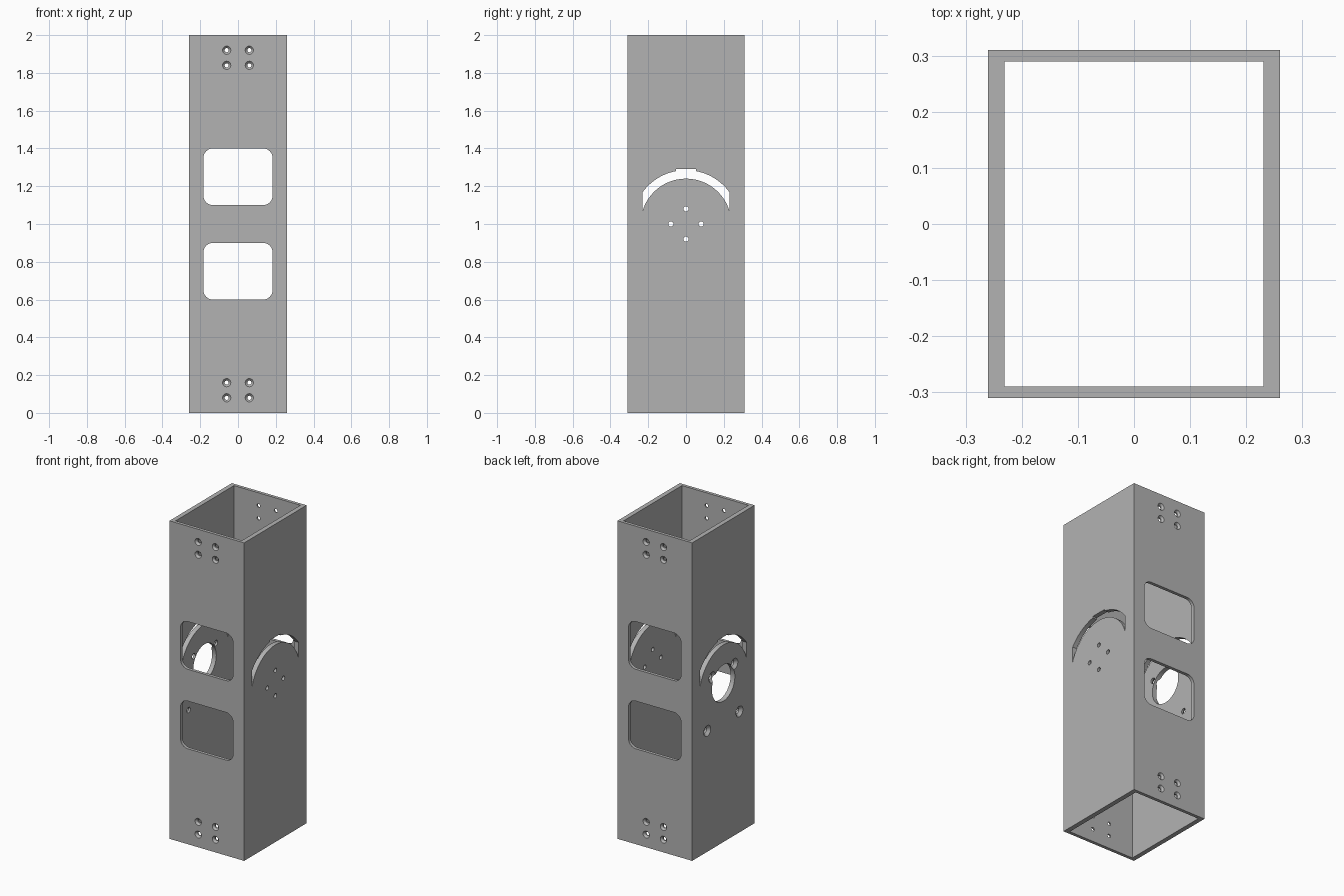
import bpy, bmesh, math
from mathutils import Vector

if "Cube" in bpy.data.objects:
    bpy.data.objects.remove(bpy.data.objects["Cube"])

W, D, H = 0.26, 0.31, 2.0          # half width, half depth, height
IW, ID = 0.231, 0.29               # inner half width and half depth

grey = bpy.data.materials.new("grey metal")
grey.diffuse_color = (0.45, 0.45, 0.45, 1)
grey.use_nodes = True
grey.node_tree.nodes["Principled BSDF"].inputs["Base Color"].default_value = grey.diffuse_color


# Places (u, height, depth into the wall) on each wall of the tube
WALLS = {
    "front": lambda u, v, d: Vector((u, -D + d, v)),
    "back": lambda u, v, d: Vector((u, D - d, v)),
    "right": lambda u, v, d: Vector((W - d, u, v)),
    "left": lambda u, v, d: Vector((-W + d, u, v)),
}


def loft(name, wall, sections):
    """Closed solid from equal-sized outlines stacked by depth."""
    bm = bmesh.new()
    place = WALLS[wall]
    rings = [[bm.verts.new(place(u, v, d)) for u, v in pts] for d, pts in sections]
    n = len(rings[0])
    for a, b in zip(rings, rings[1:]):
        for i in range(n):
            j = (i + 1) % n
            bm.faces.new((a[i], a[j], b[j], b[i]))
    bm.faces.new(rings[0])
    bm.faces.new(rings[-1])
    bmesh.ops.recalc_face_normals(bm, faces=bm.faces)
    me = bpy.data.meshes.new(name)
    bm.to_mesh(me)
    bm.free()
    ob = bpy.data.objects.new(name, me)
    bpy.context.collection.objects.link(ob)
    ob.hide_render = True
    return ob


def arc(u, v, r, a0, a1, n):
    return [(u + r * math.cos(math.radians(a0 + (a1 - a0) * i / n)),
             v + r * math.sin(math.radians(a0 + (a1 - a0) * i / n))) for i in range(n + 1)]


def circle(u, v, r, n=24):
    return arc(u, v, r, 0, 360, n)[:-1]


def countersunk(wall, u, v, r, big, depth):
    return loft("screw_hole_cutter", wall, [
        (-0.02, circle(u, v, big)), (0, circle(u, v, big)),
        (depth, circle(u, v, r)), (0.08, circle(u, v, r))])


# Square tube body, open at both ends
bm = bmesh.new()
loops = []
for x, y in ((W, D), (IW, ID)):
    for z in (0, H):
        loops.append([bm.verts.new((sx * x, sy * y, z))
                      for sx, sy in ((-1, -1), (1, -1), (1, 1), (-1, 1))])
ob_, ot, ib, it = loops
for a, b in ((ob_, ot), (ot, it), (it, ib), (ib, ob_)):
    for i in range(4):
        j = (i + 1) % 4
        bm.faces.new((a[i], a[j], b[j], b[i]))
bmesh.ops.recalc_face_normals(bm, faces=bm.faces)
mesh = bpy.data.meshes.new("tube_body")
bm.to_mesh(mesh)
bm.free()
mesh.materials.append(grey)
body = bpy.data.objects.new("tube_body", mesh)
bpy.context.collection.objects.link(body)

cutters = []

# Rounded windows through front and back walls
for z in (0.75, 1.25):
    hw, hh, r = 0.183, 0.15, 0.05
    pts = []
    for k, (sx, sz) in enumerate(((1, 1), (-1, 1), (-1, -1), (1, -1))):
        pts += arc(sx * (hw - r), z + sz * (hh - r), r, 90 * k, 90 * k + 90, 8)
    cutters.append(loft("window_cutter", "front", [(-0.1, pts), (2 * D + 0.1, pts)]))

# Countersunk end screw holes, front and back
for wall in ("front", "back"):
    for z in (0.08, 0.16, 1.84, 1.92):
        for x in (-0.06, 0.06):
            cutters.append(countersunk(wall, x, z, 0.011, 0.022, 0.012))

# Curved slot with a raised notch, through both side walls
R_IN, R_OUT, SIDE, NOTCH = 0.24, 0.285, 0.23, 0.052
a_in = math.degrees(math.acos(SIDE / R_IN))
a_out = math.degrees(math.acos(SIDE / R_OUT))
a_notch = math.degrees(math.acos(NOTCH / R_OUT))
slot = (arc(0, 1, R_OUT, a_out, a_notch, 12) + [(NOTCH, 1.29), (-NOTCH, 1.29)]
        + arc(0, 1, R_OUT, 180 - a_notch, 180 - a_out, 12)
        + arc(0, 1, R_IN, 180 - a_in, a_in, 36))
cutters.append(loft("slot_cutter", "right", [(-0.1, slot), (2 * W + 0.1, slot)]))

# Four small holes in the right wall
for u, v in ((0, 1.08), (0, 0.92), (0.08, 1), (-0.08, 1)):
    c = circle(u, v, 0.0135)
    cutters.append(loft("small_hole_cutter", "right", [(-0.1, c), (0.1, c)]))

# Large shaft hole and countersunk mounting holes in the left wall
c = circle(0, 1, 0.114, 48)
cutters.append(loft("shaft_hole_cutter", "left", [(-0.1, c), (0.1, c)]))
for s in (-1, 1):
    for u, v in ((0.11, 1.078), (0.16, 0.76)):
        cutters.append(countersunk("left", s * u, v, 0.017, 0.034, 0.017))

# Cut everything, then drop the cutters
for cut in cutters:
    m = body.modifiers.new("cut", "BOOLEAN")
    m.operation, m.solver, m.object = "DIFFERENCE", "EXACT", cut
bpy.context.view_layer.update()
dg = bpy.context.evaluated_depsgraph_get()
result = bpy.data.meshes.new_from_object(body.evaluated_get(dg))
body.modifiers.clear()
body.data = result
result.materials.clear()
result.materials.append(grey)
for p in result.polygons:
    p.material_index = 0
for cut in cutters:
    bpy.data.objects.remove(cut, do_unlink=True)

# Smooth hole walls, crisp edges
bpy.context.view_layer.objects.active = body
body.select_set(True)
bpy.ops.object.shade_smooth_by_angle(angle=math.radians(30))
